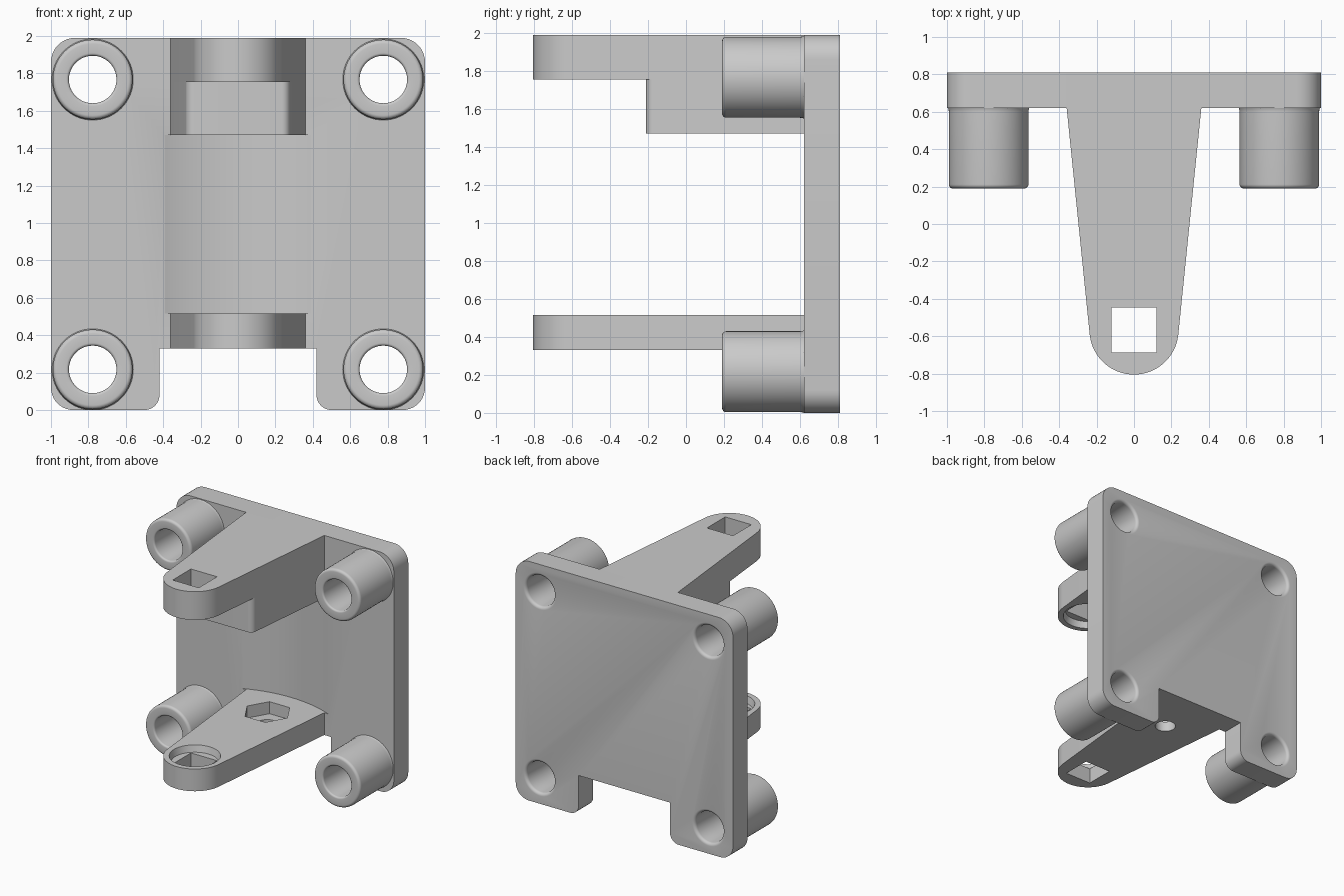
import bpy, bmesh, math
from mathutils import Vector, Matrix

cube = bpy.data.objects.get("Cube")
if cube:
    bpy.data.objects.remove(cube, do_unlink=True)

grey = bpy.data.materials.new("plain grey")
grey.use_nodes = True
COLOUR = (0.59, 0.59, 0.59, 1)
grey.diffuse_color = COLOUR
grey.node_tree.nodes["Principled BSDF"].inputs["Base Color"].default_value = COLOUR

FACE, BACK, TOP = 0.62, 0.81, 1.99   # plate front, plate back, overall height
PIVOT = -0.567                       # centre of the rounded arm tips
TIP_R = 0.238
BOLT_R = 0.127


def make(name, bm):
    bmesh.ops.remove_doubles(bm, verts=bm.verts, dist=1e-5)
    bmesh.ops.recalc_face_normals(bm, faces=bm.faces)
    mesh = bpy.data.meshes.new(name)
    bm.to_mesh(mesh)
    bm.free()
    mesh.materials.append(grey)
    ob = bpy.data.objects.new(name, mesh)
    bpy.context.collection.objects.link(ob)
    return ob


def prism(name, outline, lo, hi, axis="z"):
    """Extrude a 2D outline along z (x, y points) or y (x, z points)."""
    bm = bmesh.new()
    if axis == "z":
        verts = [bm.verts.new((p[0], p[1], lo)) for p in outline]
        move = Vector((0, 0, hi - lo))
    else:
        verts = [bm.verts.new((p[0], lo, p[1])) for p in outline]
        move = Vector((0, hi - lo, 0))
    face = bm.faces.new(verts)
    new = bmesh.ops.extrude_face_region(bm, geom=[face])["geom"]
    bmesh.ops.translate(bm, vec=move, verts=[g for g in new if isinstance(g, bmesh.types.BMVert)])
    return make(name, bm)


def lathe(name, profile, centre, closed, steps=64):
    """Turn (radius, y) points around a y-directed axis through centre (x, z)."""
    bm = bmesh.new()
    verts = [bm.verts.new((centre[0] + r, y, centre[1])) for r, y in profile]
    edges = [bm.edges.new(pair) for pair in zip(verts, verts[1:])]
    if closed:
        edges.append(bm.edges.new((verts[-1], verts[0])))
    bmesh.ops.spin(bm, geom=verts + edges, cent=(centre[0], 0, centre[1]),
                   axis=(0, 1, 0), angle=math.tau, steps=steps)
    return make(name, bm)


def disc(name, y, r_low, r_high, lo, hi, sides=64, turn=0.0):
    """Vertical cone, cylinder or polygonal prism on the centre line."""
    bm = bmesh.new()
    place = Matrix.Translation((0, y, (lo + hi) / 2)) @ Matrix.Rotation(turn, 4, "Z")
    bmesh.ops.create_cone(bm, cap_ends=True, segments=sides, radius1=r_low,
                          radius2=r_high, depth=hi - lo, matrix=place)
    return make(name, bm)


def rounded(corners, steps=10):
    """Round each (x, y, radius) corner of an outline."""
    out = []
    for i, (x, y, r) in enumerate(corners):
        p = Vector((x, y, 0))
        if not r:
            out.append(p)
            continue
        a = (Vector((*corners[i - 1][:2], 0)) - p).normalized()
        b = (Vector((*corners[(i + 1) % len(corners)][:2], 0)) - p).normalized()
        half = a.angle(b) / 2
        centre = p + (a + b).normalized() * r / math.sin(half)
        t = r / math.tan(half)
        start = (p + a * t - centre).normalized()
        end = (p + b * t - centre).normalized()
        out += [centre + start.slerp(end, k / steps) * r for k in range(steps + 1)]
    return out


def cut(ob, cutters):
    for c in cutters:
        c.hide_render = True
        mod = ob.modifiers.new("cut", "BOOLEAN")
        mod.operation, mod.solver, mod.object = "DIFFERENCE", "EXACT", c
        bpy.context.view_layer.objects.active = ob
        bpy.ops.object.modifier_apply(modifier=mod.name)
        bpy.data.objects.remove(c, do_unlink=True)


def fillet(r, y, radius, first, last, steps=5):
    """Quarter arc of (radius, y) points between two angles."""
    return [(r + radius * math.cos(t), y + radius * math.sin(t))
            for t in (math.radians(first + (last - first) * k / steps) for k in range(steps + 1))]


parts = []

# Back plate with a notch at the bottom edge
half_plate = [(0.42, 0.33, 0), (0.42, 0, 0.08), (1, 0, 0.12), (1, TOP, 0.13)]
corners = half_plate + [(-x, z, r) for x, z, r in reversed(half_plate)]
plate = prism("back_plate", rounded(corners), FACE, BACK, "y")
parts.append(plate)

# Shallow curved scoop in the plate between the arms
depth, half = 0.08, 0.395
scoop_r = (half ** 2 + depth ** 2) / (2 * depth)
scoop = disc("scoop_cutter", FACE + depth - scoop_r, scoop_r, scoop_r, 0.515, 1.47, 128)
cutters = [scoop]

# Four bosses, with bolt holes eased at the back of the plate
places = {"upper_left": (0.777, 1.767), "upper_right": (-0.777, 1.767),
          "lower_left": (0.777, 0.217), "lower_right": (-0.777, 0.217)}
for side, place in places.items():
    ease = 0.022
    profile = [(BOLT_R, FACE + 0.01), (BOLT_R, 0.205)]
    profile += fillet(BOLT_R + 0.015, 0.205, 0.015, 180, 270)
    profile += fillet(0.213 - ease, 0.19 + ease, ease, 270, 360)
    profile += [(0.213, FACE - 0.02), (0.214, FACE - 0.008), (0.217, FACE), (0.2, FACE + 0.01)]
    parts.append(lathe(side + "_boss", profile, place, True))
    hole = [(0, 0.5), (BOLT_R, 0.5)]
    hole += fillet(BOLT_R + 0.025, BACK - 0.025, 0.025, 180, 90)
    hole += [(BOLT_R + 0.025, 0.9), (0, 0.9)]
    cutters.append(lathe("bolt_cutter", hole, place, False))
cut(plate, cutters)

# Tapered arm outline with a round tip
lean = math.radians(5.9)
tip = [(TIP_R * math.cos(t), PIVOT + TIP_R * math.sin(t))
       for t in (-lean - (math.pi - 2 * lean) * k / 32 for k in range(33))]
outline = [(0.36, FACE)] + tip + [(-0.36, FACE)]
s = 0.12
square = [(-s, PIVOT - s), (s, PIVOT - s), (s, PIVOT + s), (-s, PIVOT + s)]

# Upper arm: square hole, round recess underneath
upper = prism("upper_arm", outline, 1.755, TOP)
cut(upper, [prism("square_cutter", square, 1.6, 2.1),
            disc("recess_cutter", PIVOT, 0.195, 0.18, 1.75, 1.81)])
parts.append(upper)

# Thick block under the upper arm
block = [(0.36, FACE, 0), (0.275, -0.21, 0.045), (-0.275, -0.21, 0.045), (-0.36, FACE, 0)]
parts.append(prism("upper_arm_block", rounded(block), 1.47, 1.755))

# Lower arm: square hole, round recess on top, hexagonal pocket with a screw hole
lower = prism("lower_arm", outline, 0.33, 0.515)
cut(lower, [prism("square_cutter", square, 0.2, 0.6),
            disc("recess_cutter", PIVOT, 0.18, 0.195, 0.46, 0.52),
            disc("hex_cutter", 0.385, 0.185, 0.185, 0.415, 0.6, 6, math.radians(30)),
            disc("screw_cutter", 0.385, 0.08, 0.08, 0.2, 0.5, 32)])
parts.append(lower)

# Smooth the round surfaces, keep the edges crisp
bpy.ops.object.select_all(action="DESELECT")
for ob in parts:
    ob.select_set(True)
bpy.context.view_layer.objects.active = plate
bpy.ops.object.shade_smooth_by_angle(angle=math.radians(30))
